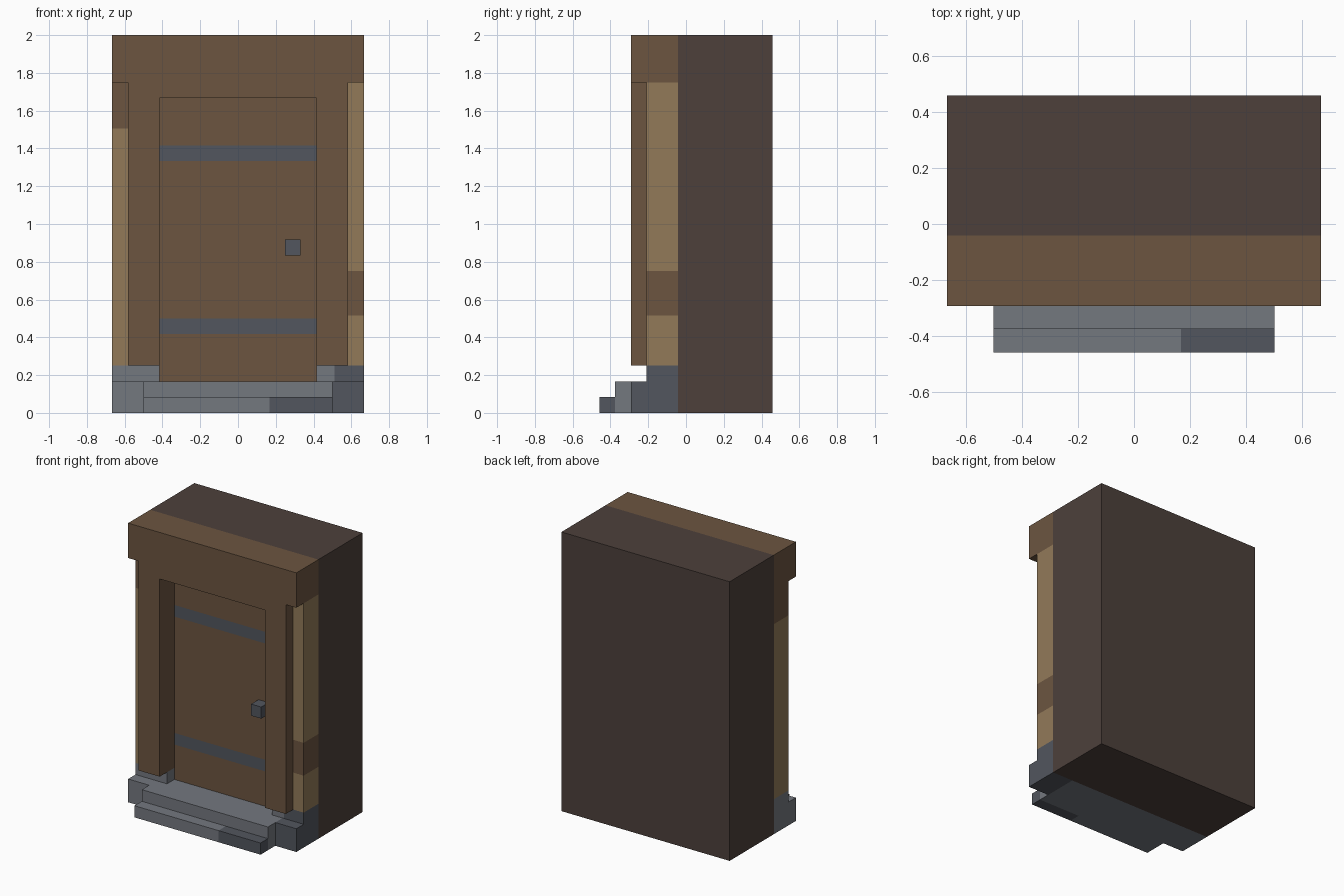
import bpy
import bmesh

default = bpy.data.objects.get("Cube")
if default:
    bpy.data.objects.remove(default, do_unlink=True)


def make_material(name, hex_code):
    def lin(c):
        c /= 255
        return c / 12.92 if c <= 0.04045 else ((c + 0.055) / 1.055) ** 2.4
    col = [lin(int(hex_code[i:i + 2], 16)) for i in (0, 2, 4)] + [1.0]
    m = bpy.data.materials.new(name)
    m.use_nodes = True
    m.diffuse_color = col
    bsdf = m.node_tree.nodes["Principled BSDF"]
    bsdf.inputs["Base Color"].default_value = col
    bsdf.inputs["Roughness"].default_value = 0.9
    return m


WOOD = make_material("wood brown", "6C5540")
TAN = make_material("plaster tan", "927A59")
DARK = make_material("dark brown", "4D403B")
STONE = make_material("light stone", "74787F")
SLATE = make_material("dark slate", "52565E")


def prism(name, outline, y0, y1, mats, cuts=(), axis=2, rule=None):
    """Extrude an x-z outline along y, cut it across an axis, colour by rule."""
    bm = bmesh.new()
    face = bm.faces.new([bm.verts.new((x, y0, z)) for x, z in outline])
    ext = bmesh.ops.extrude_face_region(bm, geom=[face])["geom"]
    verts = [g for g in ext if isinstance(g, bmesh.types.BMVert)]
    bmesh.ops.translate(bm, verts=verts, vec=(0, y1 - y0, 0))
    for c in cuts:
        point, normal = [0, 0, 0], [0, 0, 0]
        point[axis], normal[axis] = c, 1
        bmesh.ops.bisect_plane(bm, geom=bm.verts[:] + bm.edges[:] + bm.faces[:],
                               plane_co=point, plane_no=normal)
    bmesh.ops.recalc_face_normals(bm, faces=bm.faces[:])
    if rule:
        for f in bm.faces:
            f.material_index = int(rule(f.calc_center_median()))
    mesh = bpy.data.meshes.new(name)
    bm.to_mesh(mesh)
    bm.free()
    for m in mats:
        mesh.materials.append(m)
    ob = bpy.data.objects.new(name, mesh)
    bpy.context.collection.objects.link(ob)
    return ob


def box(name, x0, x1, y0, y1, z0, z1, mats, **kw):
    return prism(name, [(x0, z0), (x1, z0), (x1, z1), (x0, z1)], y0, y1, mats, **kw)


U = 1 / 12                      # the model sits on a 1/12 grid
W, BACK, WALL, FRAME = 8 * U, 5.5 * U, -0.5 * U, -3.5 * U
JAMB, POST = 5 * U, 7 * U       # inner and outer post edges

# Solid block behind the doorway
box("back_block", -W, W, WALL, BACK, 0, 2, [DARK])

# Posts, lintel and top beam as one portal
half = [(JAMB, 20 * U), (JAMB, 3 * U), (POST, 3 * U), (POST, 21 * U), (W, 21 * U), (W, 2)]
portal = half + [(-x, z) for x, z in reversed(half)]
prism("door_frame", portal, FRAME, WALL, [WOOD])

# Side walls, each with a patch of brown
box("left_wall", POST, W, -2.5 * U, WALL, 3 * U, 21 * U, [TAN, WOOD],
    cuts=(0.515, 0.75), rule=lambda c: 0.515 < c.z < 0.75)
box("right_wall", -W, -POST, -2.5 * U, WALL, 3 * U, 21 * U, [TAN, WOOD],
    cuts=(1.505,), rule=lambda c: c.z > 1.505)

# Door with two metal straps, and its knob
box("door", -JAMB, JAMB, -1.5 * U, WALL, 2 * U, 20 * U, [WOOD, SLATE],
    cuts=(5 * U, 6 * U, 16 * U, 17 * U),
    rule=lambda c: c.y < -1.4 * U and (5 * U < c.z < 6 * U or 16 * U < c.z < 17 * U))
box("door_knob", 0.25, 0.33, -2.5 * U, -1.5 * U, 10 * U, 11 * U, [SLATE])

# Stone plinth, footings under the posts, and two steps
box("plinth", -W, W, FRAME, WALL, 0, 2 * U, [STONE, SLATE],
    cuts=(0.5,), axis=0, rule=lambda c: c.x > 0.5)
box("left_footing", JAMB, W, -2.5 * U, WALL, 2 * U, 3 * U, [STONE, SLATE],
    cuts=(0.51,), axis=0, rule=lambda c: c.x > 0.51)
box("right_footing", -W, -JAMB, -2.5 * U, WALL, 2 * U, 3 * U, [STONE])
box("upper_step", -0.5, 0.5, -4.5 * U, FRAME, 0, 2 * U, [STONE])
box("lower_step", -0.5, 0.5, -5.5 * U, -4.5 * U, 0, U, [STONE, SLATE],
    cuts=(2 * U,), axis=0, rule=lambda c: c.x > 2 * U)
